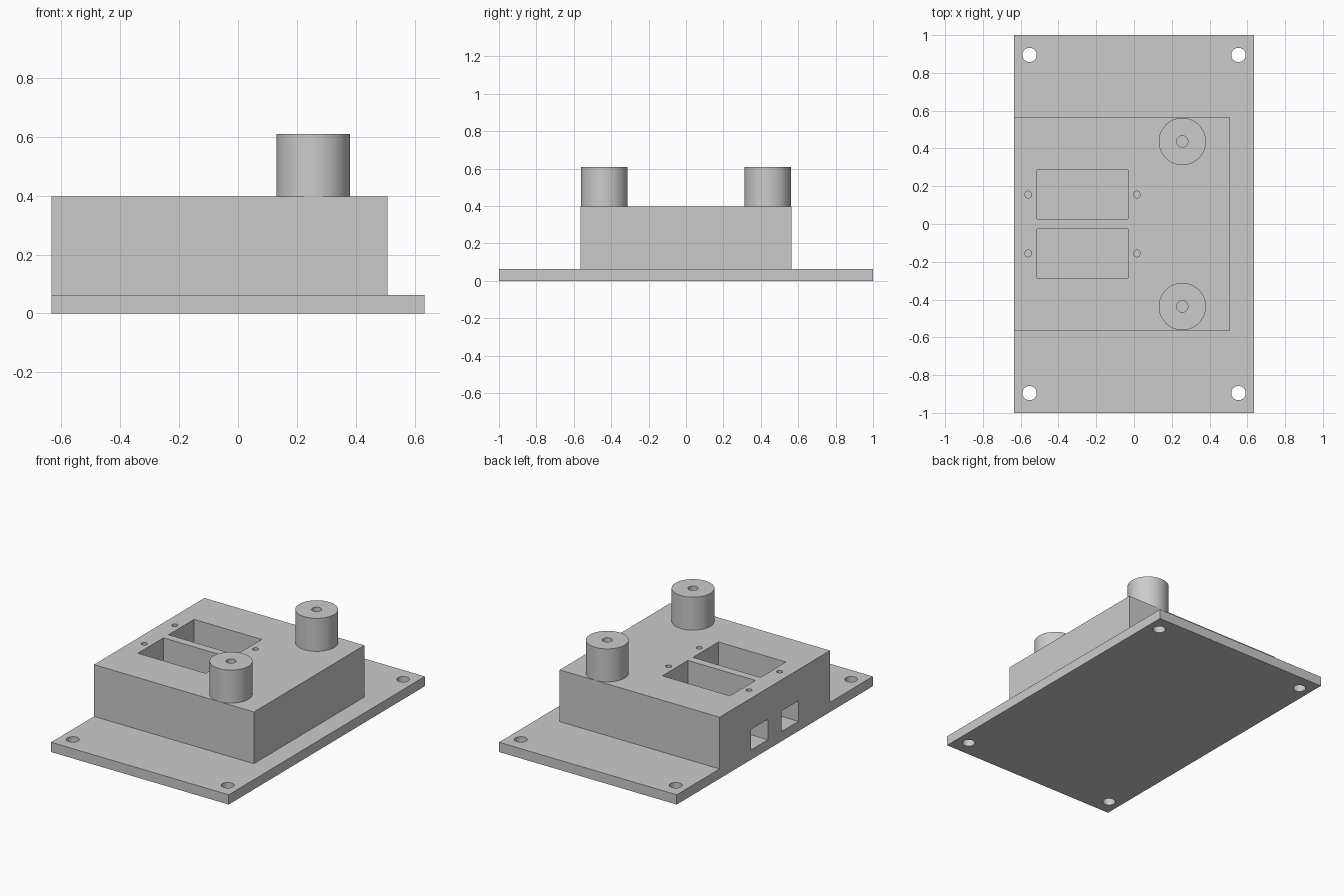
import bpy
import bmesh
import math
from mathutils import Matrix

cube = bpy.data.objects.get("Cube")
if cube:
    bpy.data.objects.remove(cube, do_unlink=True)

grey = bpy.data.materials.new("plain grey")
grey.use_nodes = True
colour = (0.6, 0.6, 0.6, 1)
grey.diffuse_color = colour
grey.node_tree.nodes["Principled BSDF"].inputs["Base Color"].default_value = colour

PLATE_TOP, BOX_TOP, POST_TOP = 0.063, 0.397, 0.61
SIDES = (-1, 1)


def finish(name, bm):
    mesh = bpy.data.meshes.new(name)
    bm.to_mesh(mesh)
    bm.free()
    mesh.materials.append(grey)
    obj = bpy.data.objects.new(name, mesh)
    bpy.context.collection.objects.link(obj)
    return obj


def add_box(bm, x0, x1, y0, y1, z0, z1):
    place = Matrix.Translation(((x0 + x1) / 2, (y0 + y1) / 2, (z0 + z1) / 2))
    size = Matrix.Diagonal((x1 - x0, y1 - y0, z1 - z0, 1))
    bmesh.ops.create_cube(bm, size=1, matrix=place @ size)


def add_cylinder(bm, x, y, radius, z0, z1, segments=32):
    bmesh.ops.create_cone(bm, cap_ends=True, segments=segments, radius1=radius,
                          radius2=radius, depth=z1 - z0,
                          matrix=Matrix.Translation((x, y, (z0 + z1) / 2)))


def boolean(obj, other, operation):
    mod = obj.modifiers.new(other.name, 'BOOLEAN')
    mod.operation = operation
    mod.solver = 'EXACT'
    mod.use_self = True
    mod.object = other
    other.hide_render = True
    other.hide_viewport = True


# Base plate and raised housing, flush along one edge
bm = bmesh.new()
add_box(bm, -0.634, 0.634, -1, 1, 0, PLATE_TOP)
body = finish("base_plate_and_housing", bm)

bm = bmesh.new()
add_box(bm, -0.634, 0.508, -0.563, 0.563, 0, BOX_TOP)
boolean(body, finish("housing_block", bm), 'UNION')

# Two round posts on the housing
bm = bmesh.new()
for s in SIDES:
    add_cylinder(bm, 0.256, s * 0.437, 0.125, BOX_TOP - 0.05, POST_TOP, 64)
boolean(body, finish("round_posts", bm), 'UNION')

# Pockets, cable windows in the flush side, and all drilled holes
bm = bmesh.new()
for s in SIDES:
    y = s * 0.156
    add_box(bm, -0.514, -0.031, y - 0.13, y + 0.13, PLATE_TOP, 0.5)
    for x in (-0.56, 0.015):
        add_cylinder(bm, x, y, 0.018, 0.2, 0.5)
    add_cylinder(bm, 0.256, s * 0.437, 0.03, BOX_TOP, 0.7)
    for x in (-0.553, 0.553):
        add_cylinder(bm, x, s * 0.895, 0.038, -0.1, 0.2)
boolean(body, finish("pocket_and_hole_cutter", bm), 'DIFFERENCE')

bm = bmesh.new()
for s in SIDES:
    add_box(bm, -0.7, -0.45, s * 0.156 - 0.085, s * 0.156 + 0.085, PLATE_TOP, 0.195)
boolean(body, finish("side_window_cutter", bm), 'DIFFERENCE')

# Bake the cuts, drop the helpers and smooth the round walls
bpy.context.view_layer.update()
graph = bpy.context.evaluated_depsgraph_get()
baked = bpy.data.meshes.new_from_object(body.evaluated_get(graph))
helpers = [m.object for m in body.modifiers]
body.modifiers.clear()
body.data = baked
for helper in helpers:
    bpy.data.objects.remove(helper, do_unlink=True)
bpy.ops.object.select_all(action='DESELECT')
body.select_set(True)
bpy.context.view_layer.objects.active = body
bpy.ops.object.shade_smooth_by_angle(angle=math.radians(30))
